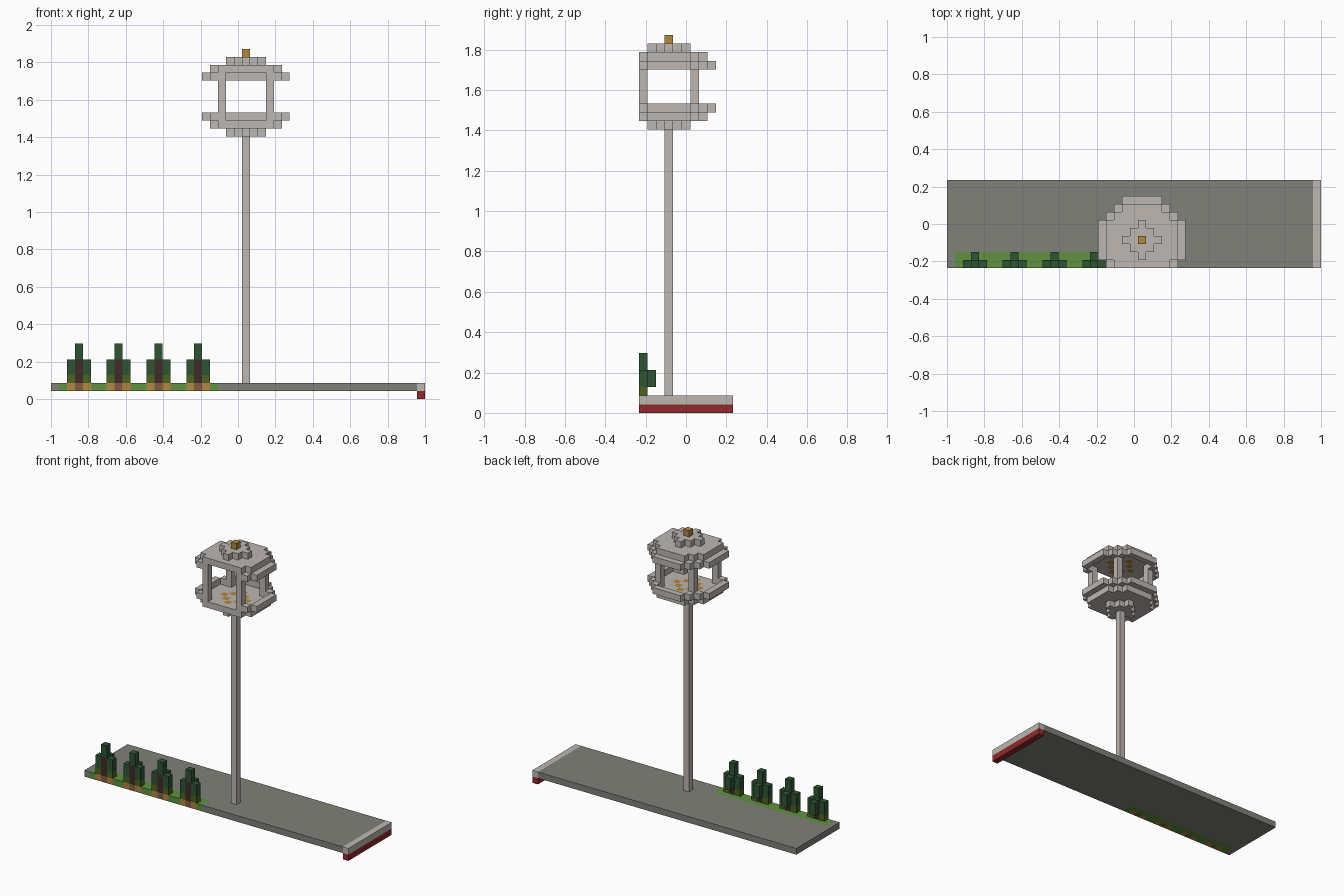
import bpy
import bmesh
from mathutils import Vector

cube = bpy.data.objects.get("Cube")
if cube:
    bpy.data.objects.remove(cube, do_unlink=True)

LENGTH, DEPTH = 47, 11          # size of the base in blocks
U = 2 / LENGTH                  # size of one block
ORIGIN = Vector((-1, -DEPTH * U / 2, 0))
CX, CY = 24, 3                  # block column of the lamp pole


def material(name, rgb):
    linear = [((c / 255 + 0.055) / 1.055) ** 2.4 for c in rgb]
    mat = bpy.data.materials.new(name)
    mat.use_nodes = True
    mat.diffuse_color = (*linear, 1)
    mat.node_tree.nodes["Principled BSDF"].inputs["Base Color"].default_value = (*linear, 1)
    return mat


PAVING = material("paving grey", (128, 129, 121))
STONE = material("pale stone", (190, 183, 178))
RED = material("brick red", (143, 42, 42))
GOLD = material("gold", (176, 136, 64))
GRASS = material("grass green", (96, 145, 64))
LEAF = material("dark leaf green", (46, 84, 52))
BARK = material("dark bark", (64, 44, 38))
ROOT = material("root brown", (132, 92, 62))
MOSS = material("olive moss", (79, 98, 31))

parts = []                      # (name, material, blocks)
filled = set()


def block(x0, x1, y0, y1, z0, z1):
    """All blocks in an inclusive range."""
    return {(x, y, z) for x in range(x0, x1 + 1)
            for y in range(y0, y1 + 1) for z in range(z0, z1 + 1)}


def layer(z, rule):
    """Blocks around the pole whose distances (a, b) obey a rule, cut at the front."""
    return {(x, y, z) for x in range(LENGTH) for y in range(DEPTH)
            if rule(abs(x - CX), abs(y - CY))}


def add(name, mat, cells):
    """Record a part; blocks already taken by earlier parts stay theirs."""
    cells = cells - filled
    filled.update(cells)
    parts.append((name, mat, cells))


def build(name, mat, cells):
    """Mesh the exposed block sides of a part and merge flat areas."""
    bm = bmesh.new()
    for cell in cells:
        for axis in range(3):
            for side in (0, 1):
                near = list(cell)
                near[axis] += 2 * side - 1
                if tuple(near) in filled:
                    continue
                corners = []
                for p, q in ((0, 0), (1, 0), (1, 1), (0, 1)):
                    c = Vector(cell)
                    c[axis] += side
                    c[(axis + 1) % 3] += p
                    c[(axis + 2) % 3] += q
                    corners.append(bm.verts.new(ORIGIN + c * U))
                bm.faces.new(corners if side else corners[::-1])
    bmesh.ops.remove_doubles(bm, verts=bm.verts, dist=U / 10)
    bmesh.ops.dissolve_limit(bm, angle_limit=0.01, verts=bm.verts, edges=bm.edges)
    mesh = bpy.data.meshes.new(name)
    bm.to_mesh(mesh)
    bm.free()
    mesh.materials.append(mat)
    bpy.context.collection.objects.link(bpy.data.objects.new(name, mesh))


# Cypress shrubs, sliced open along the front edge
for n, x in enumerate(range(3, 19, 5), 1):
    add(f"shrub_{n}_root", ROOT, block(x, x, 0, 0, 1, 1))
    add(f"shrub_{n}_soil", GOLD, block(x - 1, x + 1, 0, 0, 1, 1))
    add(f"shrub_{n}_trunk", BARK, block(x, x, 0, 0, 2, 4))
    add(f"shrub_{n}_base", MOSS, block(x - 1, x + 1, 0, 0, 2, 2))
    add(f"shrub_{n}_leaves", LEAF, block(x - 1, x + 1, 0, 0, 3, 4)
        | block(x, x, 1, 1, 3, 4) | block(x, x, 0, 0, 5, 6))

# Base: lawn strip, kerb and paving
last = LENGTH - 1
add("lawn", GRASS, block(1, 20, 0, 1, 1, 1))
add("kerb_foot", RED, block(last, last, 0, DEPTH - 1, 0, 0))
add("kerb", STONE, block(last, last, 0, DEPTH - 1, 1, 1))
add("paving_slab", PAVING, block(0, last - 1, 0, DEPTH - 1, 1, 1))

# Lamp pole
add("lamp_pole", STONE, block(CX, CX, CY, CY, 2, 32))

# Lantern: mirrored bottom and top, each with a light ring, plate, cap and rim
for name, cap, plate, rim in (("lower", 33, 34, 35), ("upper", 42, 41, 40)):
    add(f"{name}_light", GOLD, layer(plate, lambda a, b: a + b == 2))
    add(f"{name}_cap", STONE, layer(cap, lambda a, b: a + b <= 2))
    add(f"{name}_plate", STONE, layer(plate, lambda a, b: max(a, b) <= 4 and a + b <= 6))
    add(f"{name}_rim", STONE, layer(rim, lambda a, b: max(a, b) <= 5 and (
        max(a, b) == 5 and a + b <= 7 or a + b == 7)))

# Lantern posts and finial
for side, dx in (("right", -3), ("left", 3)):
    for end, dy in (("front", -3), ("back", 3)):
        add(f"lantern_post_{end}_{side}", STONE,
            block(CX + dx, CX + dx, CY + dy, CY + dy, 35, 40))
add("finial", GOLD, block(CX, CX, CY, CY, 43, 43))

for part in parts:
    build(*part)
